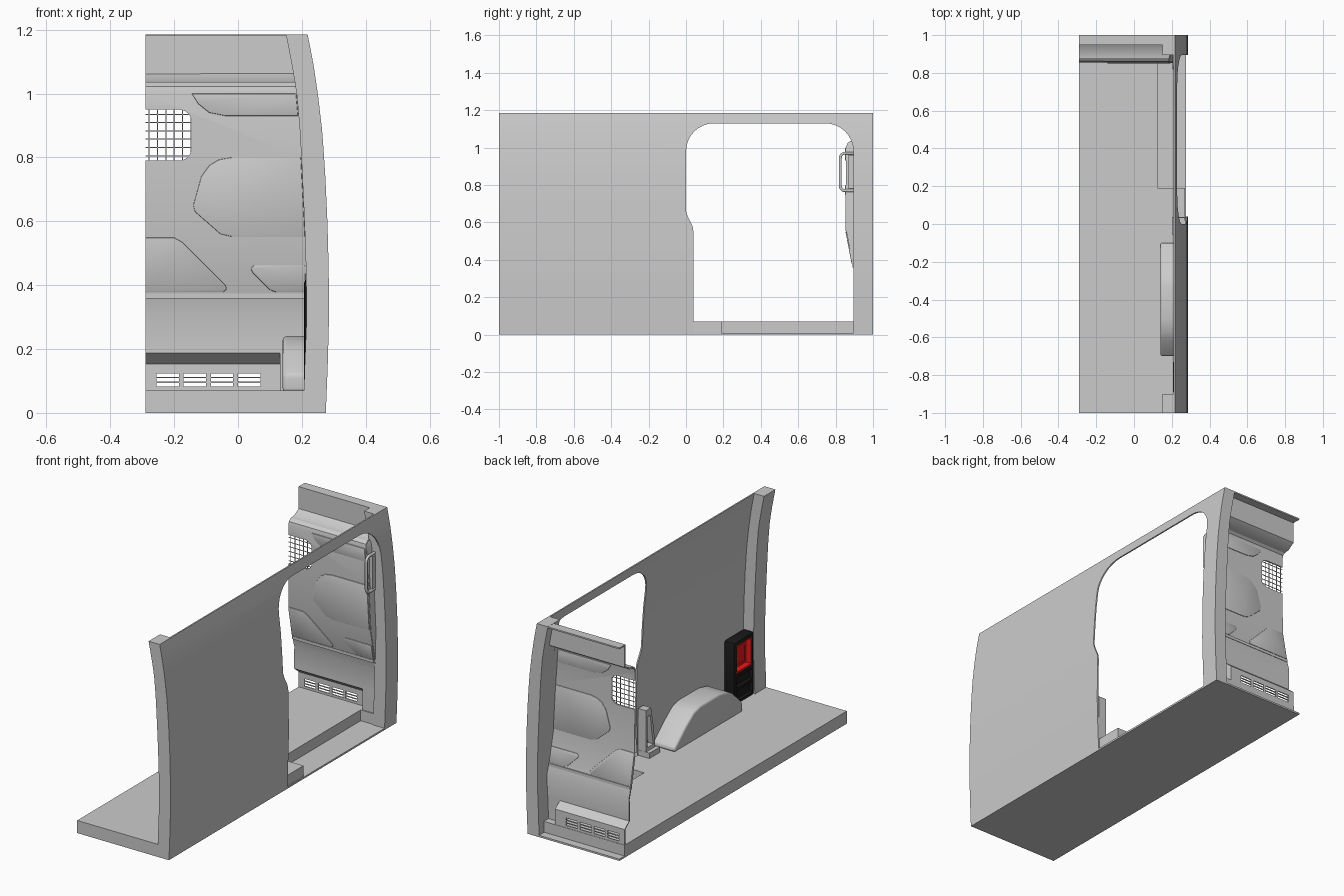
import bpy, bmesh
from math import sin, cos, radians

if "Cube" in bpy.data.objects:
    bpy.data.objects.remove(bpy.data.objects["Cube"])

OUTER = [(0, .275), (.15, .281), (.3, .285), (.45, .284), (.6, .28), (.75, .273), (.88, .264),
         (1.0, .25), (1.1, .235), (1.185, .218)]
INNER = [(0, .204), (.15, .209), (.3, .215), (.45, .213), (.6, .208), (.75, .201), (.88, .194),
         (1.0, .184), (1.1, .167), (1.185, .15)]
# bulkhead section, (z, y) from bottom to top
BULK = [(.07, .91), (.19, .91), (.31, .913), (.36, .898), (.55, .862), (.8, .86), (1.0, .86), (1.02, .865),
        (1.032, .88), (1.035, .91), (1.06, .95), (1.181, .95)]


def interp(table, z):
    for (z0, v0), (z1, v1) in zip(table, table[1:]):
        if z <= z1:
            return v0 + (v1 - v0) * (z - z0) / (z1 - z0)
    return table[-1][1]


def make(name, verts, faces):
    me = bpy.data.meshes.new(name)
    me.from_pydata(verts, [], faces)
    bm = bmesh.new()
    bm.from_mesh(me)
    bmesh.ops.recalc_face_normals(bm, faces=bm.faces)
    bm.to_mesh(me)
    bm.free()
    ob = bpy.data.objects.new(name, me)
    bpy.context.collection.objects.link(ob)
    return ob


def loft(name, a, b):
    n = len(a)
    sides = [(i, (i + 1) % n, n + (i + 1) % n, n + i) for i in range(n)]
    return make(name, a + b, sides + [tuple(range(n)), tuple(range(n, 2 * n))])


def prism(name, pts, axis, lo, hi):
    put = {'x': lambda p, d: (d, p[0], p[1]), 'y': lambda p, d: (p[0], d, p[1]),
           'z': lambda p, d: (p[0], p[1], d)}[axis]
    return loft(name, [put(p, lo) for p in pts], [put(p, hi) for p in pts])


def box(name, x0, x1, y0, y1, z0, z1):
    return prism(name, [(x0, y0), (x1, y0), (x1, y1), (x0, y1)], 'z', z0, z1)


def sheet(name, left, right, t=.008):
    n = len(left)
    ob = make(name, left + right, [(i, i + 1, n + i + 1, n + i) for i in range(n - 1)])
    m = ob.modifiers.new('thickness', 'SOLIDIFY')
    m.thickness, m.offset = t, 0
    return bake(ob)


def bake(ob):
    dg = bpy.context.evaluated_depsgraph_get()
    me = bpy.data.meshes.new_from_object(ob.evaluated_get(dg))
    ob.modifiers.clear()
    ob.data = me
    return ob


def cut(ob, *cutters):
    for c in cutters:
        c.hide_render = True
        m = ob.modifiers.new('cut', 'BOOLEAN')
        m.operation, m.solver, m.object = 'DIFFERENCE', 'EXACT', c
    bake(ob)
    for c in cutters:
        bpy.data.objects.remove(c)
    return ob


def bevel(ob, w, seg=2):
    m = ob.modifiers.new('bevel', 'BEVEL')
    m.width, m.segments, m.limit_method = w, seg, 'ANGLE'
    m.angle_limit = radians(40)
    return bake(ob)


def arc(cx, cy, r, a0, a1, n=8):
    return [(cx + r * cos(radians(a0 + (a1 - a0) * i / n)), cy + r * sin(radians(a0 + (a1 - a0) * i / n)))
            for i in range(n + 1)]


# outer side skin with sliding door opening
rows = [i * 1.185 / 24 for i in range(25)]
skin = prism('side_wall', [(interp(OUTER, z), z) for z in rows] +
             [(interp(OUTER, z) - .008, z) for z in reversed(rows)], 'y', -1, 1)
door = [(.04, .01), (.895, .01)] + arc(.745, .98, .15, 0, 90) + arc(.15, .98, .15, 90, 180) + \
       [(0, .66), (.01, .63), (.035, .58), (.04, .55)]
cut(skin, prism('door_cutter', door, 'x', .1, .4))

# end pillars
for name, y0, y1 in (('rear_pillar', -1, -.9), ('door_pillar', .895, 1)):
    prism(name, [(interp(OUTER, z) - .002, z) for z in rows] +
          [(interp(INNER, z), z) for z in reversed(rows)], 'y', y0, y1)

# floor with step well, and the thin underplate
prism('floor', [(-.29, -1), (.27, -1), (.27, .19), (.125, .19), (.125, .9), (.21, .9), (.21, .955), (-.29, .955)],
      'z', .002, .07)
box('floor_underplate', -.29, .274, -1, 1, 0, .01)

# bulkhead sheet with header flange
prof = [(y, z) for z, y in BULK] + [(1, 1.181)]
bulk = sheet('bulkhead', [(-.29, y, z) for y, z in prof],
             [(interp(INNER, z) + .004, y, z) for y, z in prof])
window = [(-.4, .79)] + arc(-.185, .83, .04, -90, 0, 6) + arc(-.185, .91, .04, 0, 90, 6) + [(-.4, .95)]
cut(bulk, prism('window_cutter', window, 'y', .8, .93), box('vent_cutter', -.4, .135, .8, 1, 0, .187))
band = [(y, z) for y, z in prof if .36 <= z <= 1.033]
sheet('bulkhead_side_return', [(interp(INNER, z) + .002, y, z) for y, z in band],
      [(interp(INNER, z) + .012, .915, z) for y, z in band])

# pressed panels on the bulkhead
panels = {
    'upper_panel': [(-.145, 1.0), (-.125, .968), (-.09, .94), (-.04, .93), (.188, .93), (.182, 1.0)],
    'middle_panel': [(-.02, .8), (.197, .8), (.21, .552), (-.02, .552), (-.055, .56), (-.135, .63), (-.14, .65),
                     (-.115, .74), (-.09, .775), (-.06, .793)],
    'lower_left_panel': [(-.29, .549), (-.2, .549), (-.175, .535), (-.04, .4), (-.035, .388), (-.045, .378),
                         (-.29, .378)],
    'lower_right_panel': [(.05, .462), (.21, .462), (.212, .378), (.12, .378), (.1, .385), (.045, .44),
                          (.04, .452)]}
for name, pts in panels.items():
    bevel(loft(name, [(x, interp(BULK, z) - .009, z) for x, z in pts],
               [(x, interp(BULK, z) + .007, z) for x, z in pts]), .003)
box('bulkhead_rib', -.29, .212, .889, .905, .358, .374)

# window mesh
for i in range(6):
    x = -.278 + i * .026
    box('mesh_wire_vertical', x - .0015, x + .0015, .859, .862, .79, .95)
for i in range(6):
    z = .805 + i * .026
    box('mesh_wire_horizontal', -.29, -.143, .859, .862, z - .0015, z + .0015)

# vent pocket with slots
vent_prof = [(.95, .07), (.95, .155), (.908, .19)]
vent = sheet('vent_panel', [(-.29, y, z) for y, z in vent_prof], [(.135, y, z) for y, z in vent_prof], .006)
cut(vent, *[box('slot_cutter', x, x + .07, .9, 1, z, z + .011)
            for x in (-.255, -.17, -.085, 0) for z in (.083, .098, .113)])
prism('vent_end', [(.906, .07), (.953, .07), (.953, .157), (.906, .193)], 'x', .132, .138)

# wheel arch
arch = prism('wheel_arch', [(-.7, .065), (-.7, .12), (-.62, .195), (-.57, .225), (-.5, .24), (-.33, .24),
                            (-.27, .225), (-.2, .175), (-.1, .09), (-.1, .065)], 'x', .14, .278)
bevel(arch, .025, 4)

# latch bracket on the door's rear edge
bracket = prism('latch_bracket', [(-.05, .07), (.035, .07), (.035, .33), (-.01, .33), (-.035, .2)], 'x', .222, .27)
cut(bracket, prism('bracket_cutter', [(-.03, .12), (.02, .12), (.02, .29), (-.003, .29), (-.015, .2)],
                   'x', .2, .255))
box('latch_base', .2, .27, -.055, .036, .068, .1)

# grab handle
pts = arc(.85, .945, .025, 90, 180, 5) + arc(.85, .795, .025, 180, 270, 5)
cu = bpy.data.curves.new('grab_handle', 'CURVE')
cu.dimensions, cu.bevel_depth, cu.bevel_resolution = '3D', .008, 3
cu.use_fill_caps = True
sp = cu.splines.new('POLY')
path = [(.9, .97)] + pts + [(.9, .77)]
sp.points.add(len(path) - 1)
for p, (y, z) in zip(sp.points, path):
    p.co = (.212, y, z, 1)
handle = bpy.data.objects.new('grab_handle', cu)
bpy.context.collection.objects.link(handle)
box('handle_mount', .203, .22, .868, .9, .78, .96)


# rear lamp housing inside the wall, with red pocket
def colour(ob, name, rgb):
    mat = bpy.data.materials.new(name)
    mat.diffuse_color = (*rgb, 1)
    mat.use_nodes = True
    mat.node_tree.nodes["Principled BSDF"].inputs["Base Color"].default_value = mat.diffuse_color
    ob.data.materials.clear()
    ob.data.materials.append(mat)


lamp = bevel(box('lamp_housing', .206, .275, -.9, -.72, .068, .42), .015, 2)
cut(lamp, box('lamp_cutter', .1, .25, -.88, -.74, .24, .4),
    box('lower_cutter_a', .1, .225, -.88, -.74, .165, .22), box('lower_cutter_b', .1, .225, -.88, -.74, .09, .15))
colour(lamp, 'black_plastic', (.01, .01, .01))
lens = cut(box('lamp_lens', .209, .25, -.88, -.74, .24, .4),
           box('lens_cutter', .1, .242, -.872, -.748, .25, .392))
colour(lens, 'red_lens', (.8, .01, .01))
step = box('lens_step', .232, .245, -.85, -.77, .27, .35)
colour(step, 'red_step', (.8, .01, .01))

# shading
for ob in list(bpy.context.scene.objects):
    if ob.type == 'MESH':
        bpy.ops.object.select_all(action='DESELECT')
        ob.select_set(True)
        bpy.context.view_layer.objects.active = ob
        bpy.ops.object.shade_smooth_by_angle(angle=radians(30))
